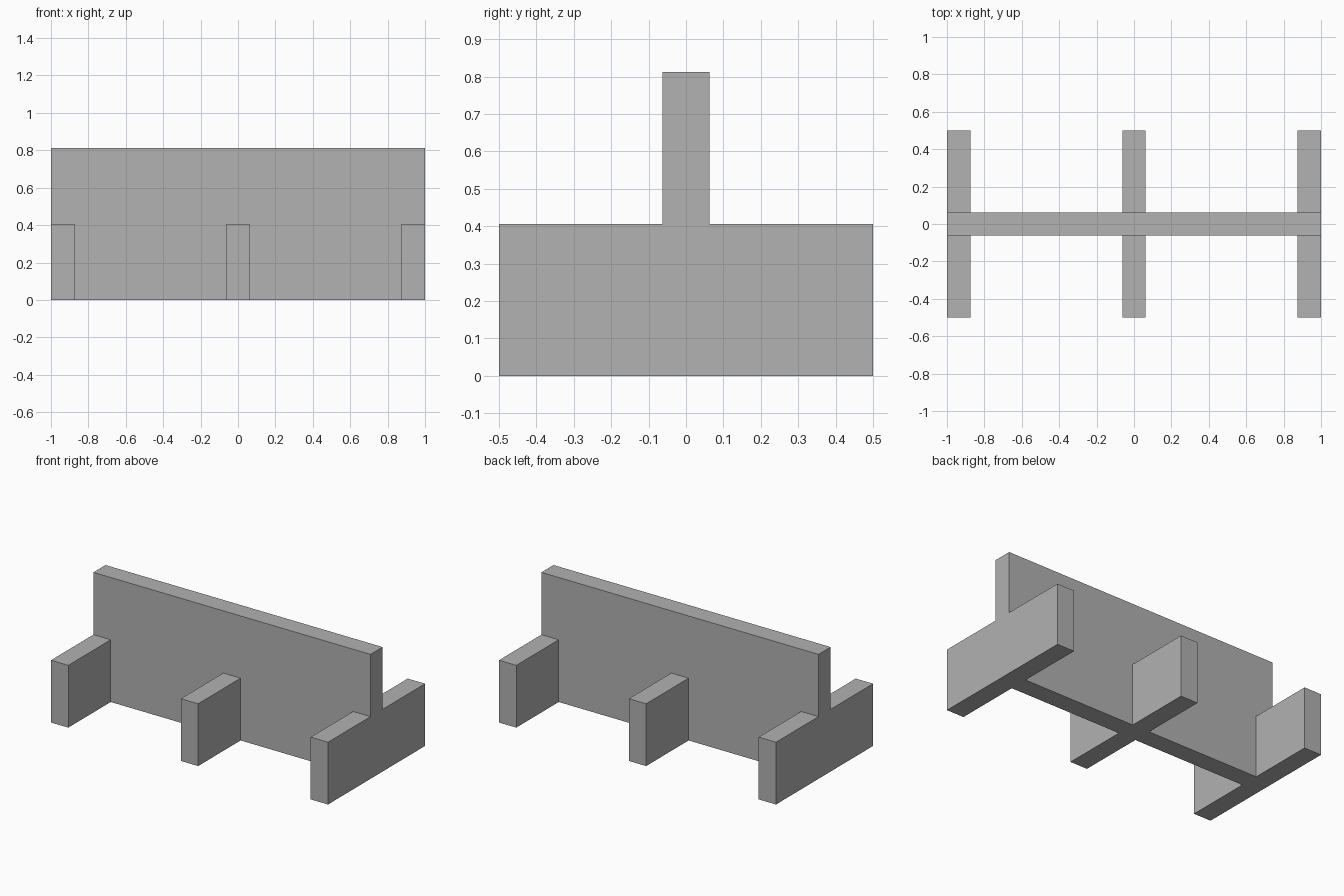
import bpy

cube = bpy.data.objects.get("Cube")
if cube:
    bpy.data.objects.remove(cube, do_unlink=True)

LENGTH, DEPTH, THICK = 2.0, 1.0, 0.125
WALL_HEIGHT = 0.8125
FOOT_HEIGHT = WALL_HEIGHT / 2

# Single plain grey
grey = bpy.data.materials.new("plain_grey")
grey.use_nodes = True
color = (0.445, 0.445, 0.445, 1)
grey.diffuse_color = color
grey.node_tree.nodes["Principled BSDF"].inputs["Base Color"].default_value = color


def box(name, x, y, size):
    """Box standing on the ground, centred on x and y."""
    bpy.ops.mesh.primitive_cube_add(size=1, location=(x, y, size[2] / 2))
    obj = bpy.context.object
    obj.name = name
    obj.scale = size
    bpy.ops.object.transform_apply(location=False, rotation=False, scale=True)
    obj.data.materials.append(grey)
    return obj


# Long upright panel
box("upright_panel", 0, 0, (LENGTH, THICK, WALL_HEIGHT))

# Three cross feet, each a front and a back half butting against the panel
half_depth = (DEPTH - THICK) / 2
foot_y = (THICK + half_depth) / 2
end_x = (LENGTH - THICK) / 2
for label, x in (("right", -end_x), ("middle", 0), ("left", end_x)):
    for side, sign in (("front", -1), ("back", 1)):
        box(f"{label}_{side}_foot", x, sign * foot_y,
            (THICK, half_depth, FOOT_HEIGHT))
